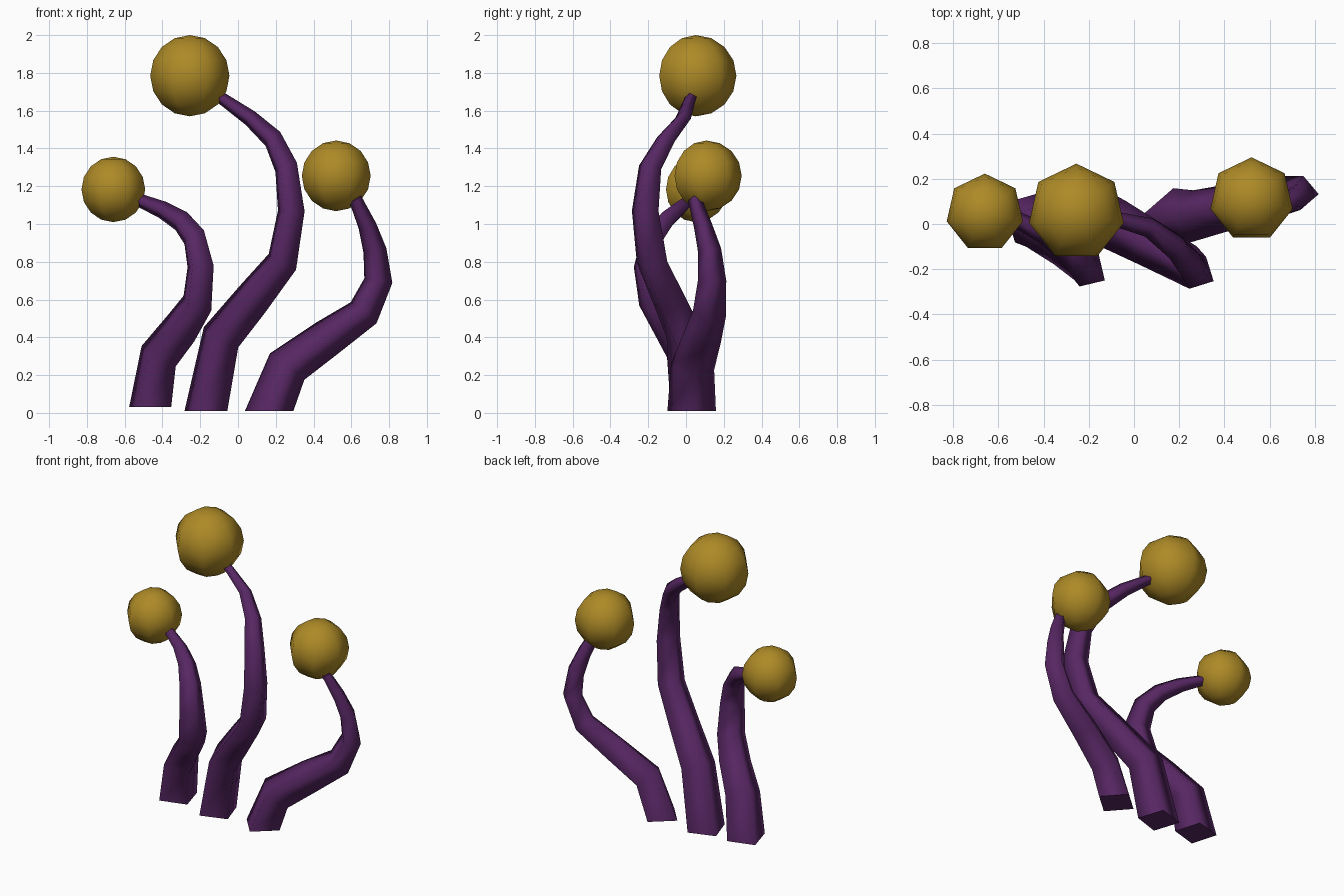
import bpy, bmesh, math
from mathutils import Vector, Matrix

cube = bpy.data.objects.get("Cube")
if cube:
    bpy.data.objects.remove(cube, do_unlink=True)


def make_material(name, rgb):
    mat = bpy.data.materials.new(name)
    mat.use_nodes = True
    mat.diffuse_color = (*rgb, 1)
    bsdf = next(n for n in mat.node_tree.nodes if n.type == 'BSDF_PRINCIPLED')
    bsdf.inputs["Base Color"].default_value = (*rgb, 1)
    bsdf.inputs["Roughness"].default_value = 0.8
    return mat


purple = make_material("deep purple", (0.095, 0.02, 0.125))
gold = make_material("dull gold", (0.42, 0.255, 0.02))


def finish(name, bm, mat):
    bmesh.ops.recalc_face_normals(bm, faces=bm.faces)
    mesh = bpy.data.meshes.new(name)
    bm.to_mesh(mesh)
    bm.free()
    mesh.materials.append(mat)
    obj = bpy.data.objects.new(name, mesh)
    bpy.context.collection.objects.link(obj)
    return obj


def stalk(name, path, turn, base, tip):
    """Square tube swept along a path, tapering from base to tip."""
    pts = [Vector(p) for p in path]
    last = len(pts) - 1
    tangent = Vector((0, 0, 1))
    side = Vector((math.cos(turn), math.sin(turn), 0))
    bm = bmesh.new()
    rings = []
    for i, p in enumerate(pts):
        if i > 0:
            ahead = (pts[min(i + 1, last)] - p).normalized()
            new = (ahead + (p - pts[i - 1]).normalized()).normalized()
            side = tangent.rotation_difference(new) @ side
            tangent = new
        up = tangent.cross(side)
        h = (base + (tip - base) * i / last) / 2
        rings.append([bm.verts.new(p + side * h * a + up * h * b)
                      for a, b in ((-1, -1), (1, -1), (1, 1), (-1, 1))])
    for lower, upper in zip(rings, rings[1:]):
        for k in range(4):
            n = (k + 1) % 4
            bm.faces.new((lower[k], lower[n], upper[n], upper[k])).smooth = True
    # Flat end caps with crisp borders
    for ring in (rings[0], rings[-1]):
        for edge in bm.faces.new(ring).edges:
            edge.smooth = False
    finish(name, bm, purple)


def bulb(name, centre, radius):
    """Seven-sided ball with one corner pointing backwards."""
    bm = bmesh.new()
    bmesh.ops.create_uvsphere(bm, u_segments=7, v_segments=8, radius=radius)
    rim = max(bm.verts, key=lambda v: v.co.xy.length)
    spin = math.pi / 2 - math.atan2(rim.co.y, rim.co.x)
    bm.transform(Matrix.Translation(centre) @ Matrix.Rotation(spin, 4, 'Z'))
    for face in bm.faces:
        face.smooth = True
    finish(name, bm, gold)


# Short stalk on the right-hand side of the model
stalk("right_stalk", [
    (-.465, .03, .03), (-.42, .0, .30), (-.30, -.09, .45),
    (-.215, -.17, .58), (-.198, -.207, .775), (-.232, -.175, .93),
    (-.30, -.11, 1.015), (-.40, -.04, 1.075), (-.52, .02, 1.125)],
    math.radians(16), .18, .05)
bulb("right_bulb", (-.66, .05, 1.183), .173)

# Tall stalk in the middle
stalk("middle_stalk", [
    (-.17, .03, .01), (-.09, .0, .40), (.075, -.09, .60),
    (.235, -.18, .80), (.282, -.216, 1.07), (.255, -.19, 1.30),
    (.185, -.105, 1.45), (.065, -.015, 1.56), (-.095, .025, 1.672)],
    math.radians(18), .18, .045)
bulb("middle_bulb", (-.255, .052, 1.785), .215)

# Leaning stalk on the left-hand side of the model
stalk("left_stalk", [
    (.165, .03, .01), (.26, .035, .245), (.47, .085, .395),
    (.665, .125, .53), (.743, .138, .70), (.725, .125, .86),
    (.685, .09, .99), (.62, .045, 1.135)],
    math.radians(41), .182, .05)
bulb("left_bulb", (.52, .108, 1.255), .187)
